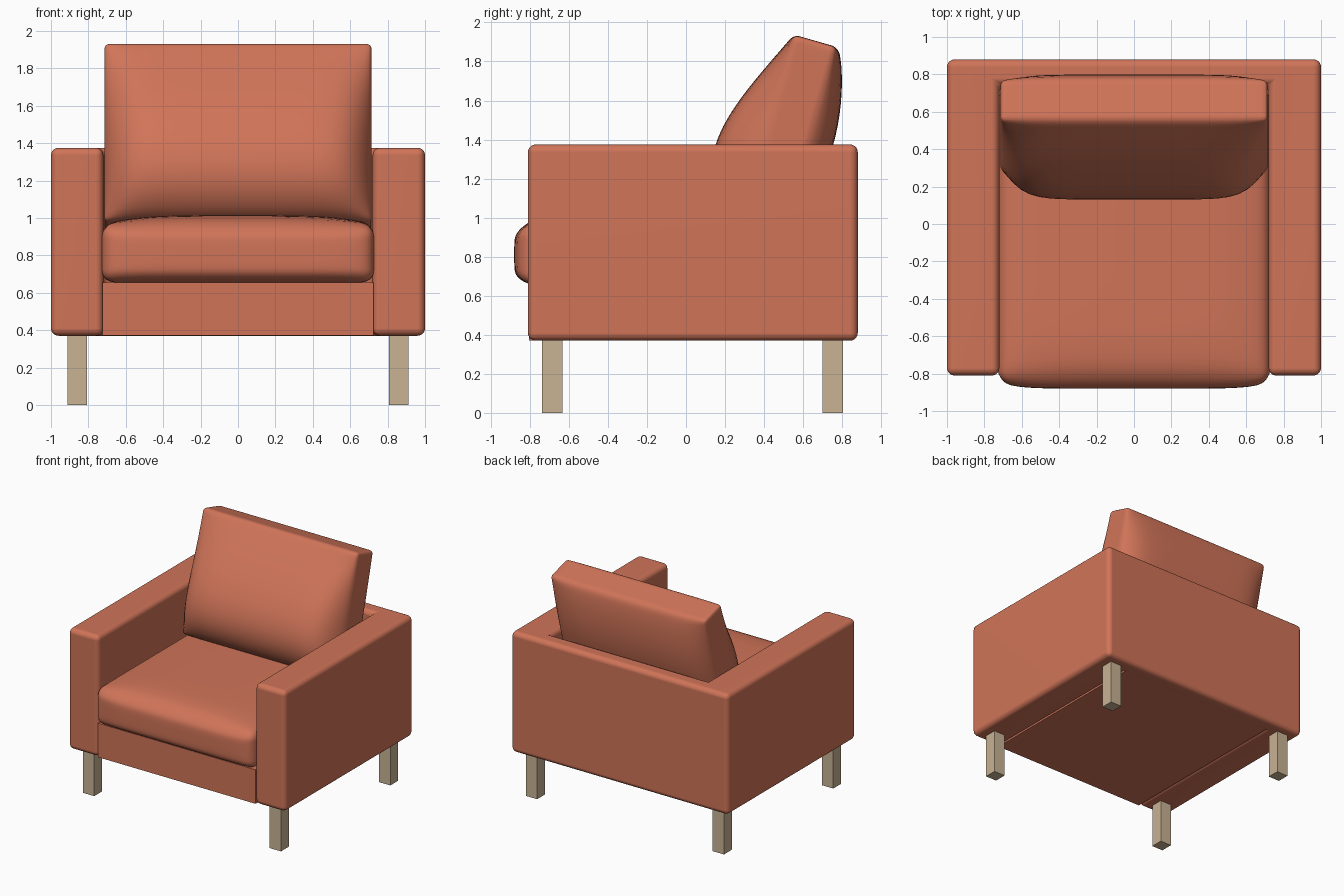
import bpy, bmesh, math
from mathutils import Vector, Matrix

if "Cube" in bpy.data.objects:
    bpy.data.objects.remove(bpy.data.objects["Cube"])


def material(name, rgb):
    m = bpy.data.materials.new(name)
    m.diffuse_color = (*rgb, 1)
    m.use_nodes = True
    m.node_tree.nodes["Principled BSDF"].inputs["Base Color"].default_value = m.diffuse_color
    return m


FABRIC = material("terracotta fabric", (0.63, 0.175, 0.098))
WOOD = material("pale wood", (0.58, 0.45, 0.296))


def finish(bm, name, mat, smooth=True):
    bmesh.ops.recalc_face_normals(bm, faces=bm.faces)
    me = bpy.data.meshes.new(name)
    bm.to_mesh(me)
    bm.free()
    me.materials.append(mat)
    ob = bpy.data.objects.new(name, me)
    bpy.context.collection.objects.link(ob)
    if smooth:
        me.shade_smooth()
        me.set_sharp_from_angle(angle=math.radians(40))
        mod = ob.modifiers.new("even shading", 'WEIGHTED_NORMAL')
        mod.keep_sharp = True
    return ob


def prism(name, outline, z0, z1, mat, bevel=0):
    """Extrude a plan outline upward, optionally rounding every edge."""
    bm = bmesh.new()
    face = bm.faces.new([bm.verts.new((x, y, z0)) for x, y in outline])
    top = bmesh.ops.extrude_face_region(bm, geom=[face])["geom"]
    for v in top:
        if isinstance(v, bmesh.types.BMVert):
            v.co.z = z1
    if bevel:
        bmesh.ops.bevel(bm, geom=bm.edges[:], offset=bevel, segments=5,
                        profile=0.5, affect='EDGES')
    return finish(bm, name, mat, bool(bevel))


def rect(x0, x1, y0, y1):
    return [(x0, y0), (x1, y0), (x1, y1), (x0, y1)]


def cushion(name, centre, half, radius, bulge, tilt=0):
    """Rounded box on a dense grid, puffed out by bulge(a, b, c)."""
    bm = bmesh.new()
    bmesh.ops.create_cube(bm, size=2)
    bmesh.ops.subdivide_edges(bm, edges=bm.edges[:], cuts=27, use_grid_fill=True)
    half = Vector(half)
    for v in bm.verts:
        # crowd the grid toward the edges, then round them
        p = Vector([math.sin(c * math.pi / 2) * h for c, h in zip(v.co, half)])
        q = Vector([max(radius - h, min(h - radius, c)) for c, h in zip(p, half)])
        p = q + (p - q).normalized() * radius
        unit = [max(-1, min(1, c / h)) for c, h in zip(p, half)]
        v.co = p + Vector(bulge(*unit))
    bm.transform(Matrix.Translation(centre) @ Matrix.Rotation(-tilt, 4, 'X'))
    return finish(bm, name, FABRIC)


def seat_bulge(a, b, c):
    front = 0.04 * (1 - a ** 8) * (1 - c ** 4) * max(0, -b)
    top = 0.05 * (1 - a ** 4) * (1 - b ** 8) * max(0, c)
    return (0, -front, top)


def back_bulge(a, b, c):
    v = (c + 1) / 2
    front = 0.23 * max(0, math.sin(math.pi * v ** 0.62)) * max(0, -b)
    rear = 0.12 * max(0, math.sin(math.pi * v)) ** 0.7 * max(0, b)
    return (0, (rear - front) * (1 - a ** 8), 0)


# U-shaped frame: two arms and the low back
prism("arms_and_back",
      [(-1, -.81), (-.72, -.81), (-.72, .74), (.72, .74),
       (.72, -.81), (1, -.81), (1, .88), (-1, .88)],
      0.37, 1.375, FABRIC, 0.04)

# base under the seat
prism("seat_base", rect(-.725, .725, -.805, .78), 0.372, 0.655, FABRIC)

# cushions
cushion("seat_cushion", (0, -.06, .81), (.73, .78, .155), 0.07, seat_bulge)
cushion("back_cushion", (0, .526, 1.43), (.715, .115, .495), 0.03,
        back_bulge, math.radians(16))

# legs
for side, sx in (("left", -1), ("right", 1)):
    for end, y in (("front", -.685), ("rear", .752)):
        x = sx * .86
        prism(f"{end}_{side}_leg", rect(x - .052, x + .052, y - .052, y + .052),
              0, 0.375, WOOD)
